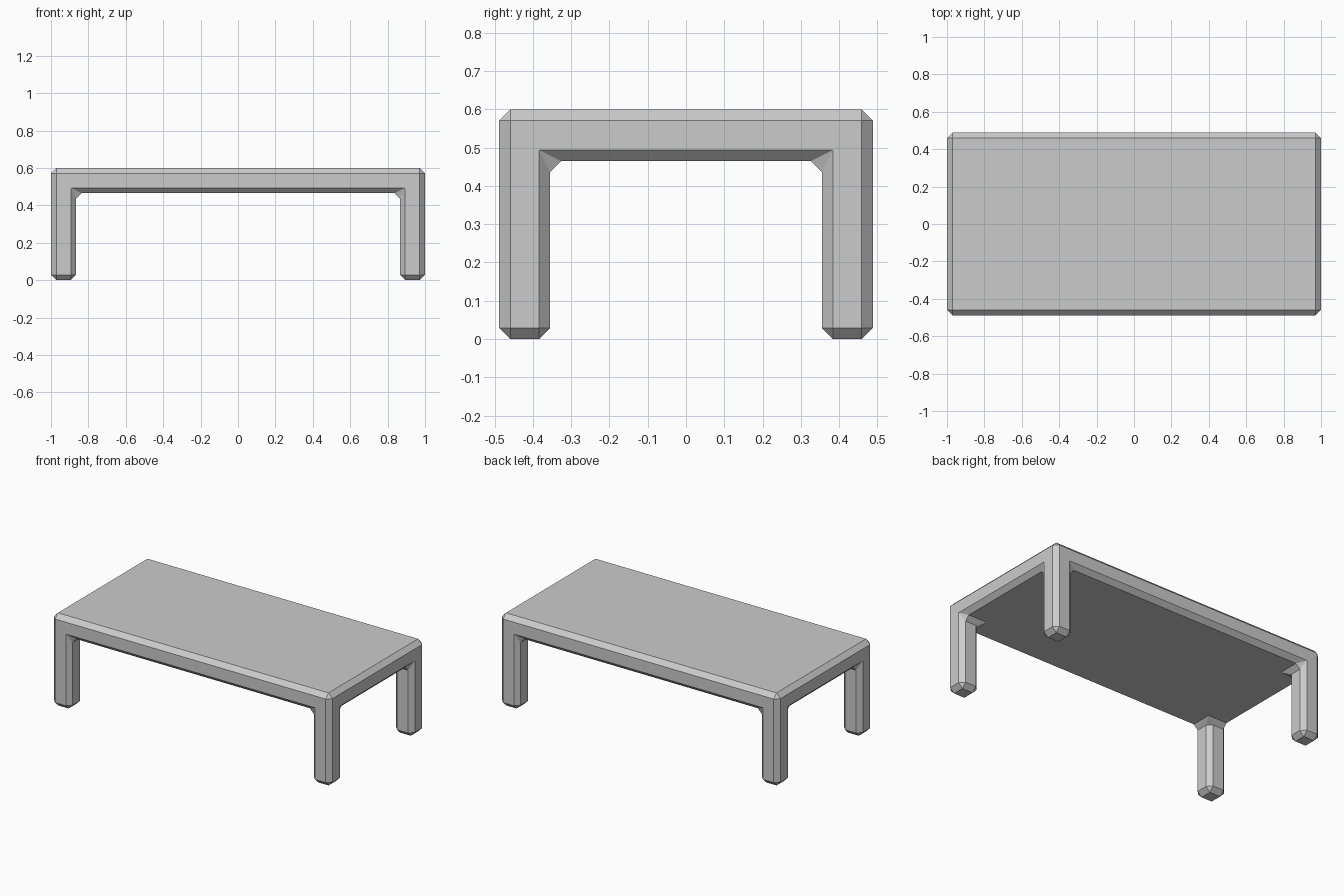
import bpy, bmesh, math

if "Cube" in bpy.data.objects:
    bpy.data.objects.remove(bpy.data.objects["Cube"])

XS = [-1.0, -0.865, 0.865, 1.0]
YS = [-0.488, -0.355, 0.355, 0.488]
TOP, UNDER, BEVEL = 0.6, 0.465, 0.029

bm = bmesh.new()

# Underside plan, split so every corner has a square for a leg
grid = [[bm.verts.new((x, y, UNDER)) for y in YS] for x in XS]
corners = []
plan = []
for i in range(3):
    for j in range(3):
        f = bm.faces.new((grid[i][j], grid[i][j + 1], grid[i + 1][j + 1], grid[i + 1][j]))
        plan.append(f)
        if i != 1 and j != 1:
            corners.append(f)


def extrude(faces, z, keep):
    ret = bmesh.ops.extrude_face_region(bm, geom=faces, use_keep_orig=keep)
    for v in ret["geom"]:
        if isinstance(v, bmesh.types.BMVert):
            v.co.z = z
    if not keep:
        dead = [f for f in faces if f.is_valid]
        if dead:
            bmesh.ops.delete(bm, geom=dead, context='FACES_ONLY')


# Table top slab, then the four legs pulled down from it
extrude(plan, TOP, True)
for f in corners:
    extrude([f], 0.0, False)

# Merge flat regions so only real edges remain
bmesh.ops.recalc_face_normals(bm, faces=bm.faces[:])
bmesh.ops.dissolve_limit(bm, angle_limit=math.radians(1), verts=bm.verts[:], edges=bm.edges[:])
bmesh.ops.recalc_face_normals(bm, faces=bm.faces[:])

mesh = bpy.data.meshes.new("low_table")
bm.to_mesh(mesh)
bm.free()
table = bpy.data.objects.new("low_table", mesh)
bpy.context.collection.objects.link(table)

# Single flat chamfer on all outer and inner edges
bev = table.modifiers.new("chamfer", 'BEVEL')
bev.width = BEVEL
bev.segments = 1
bev.limit_method = 'ANGLE'
bev.angle_limit = math.radians(30)
